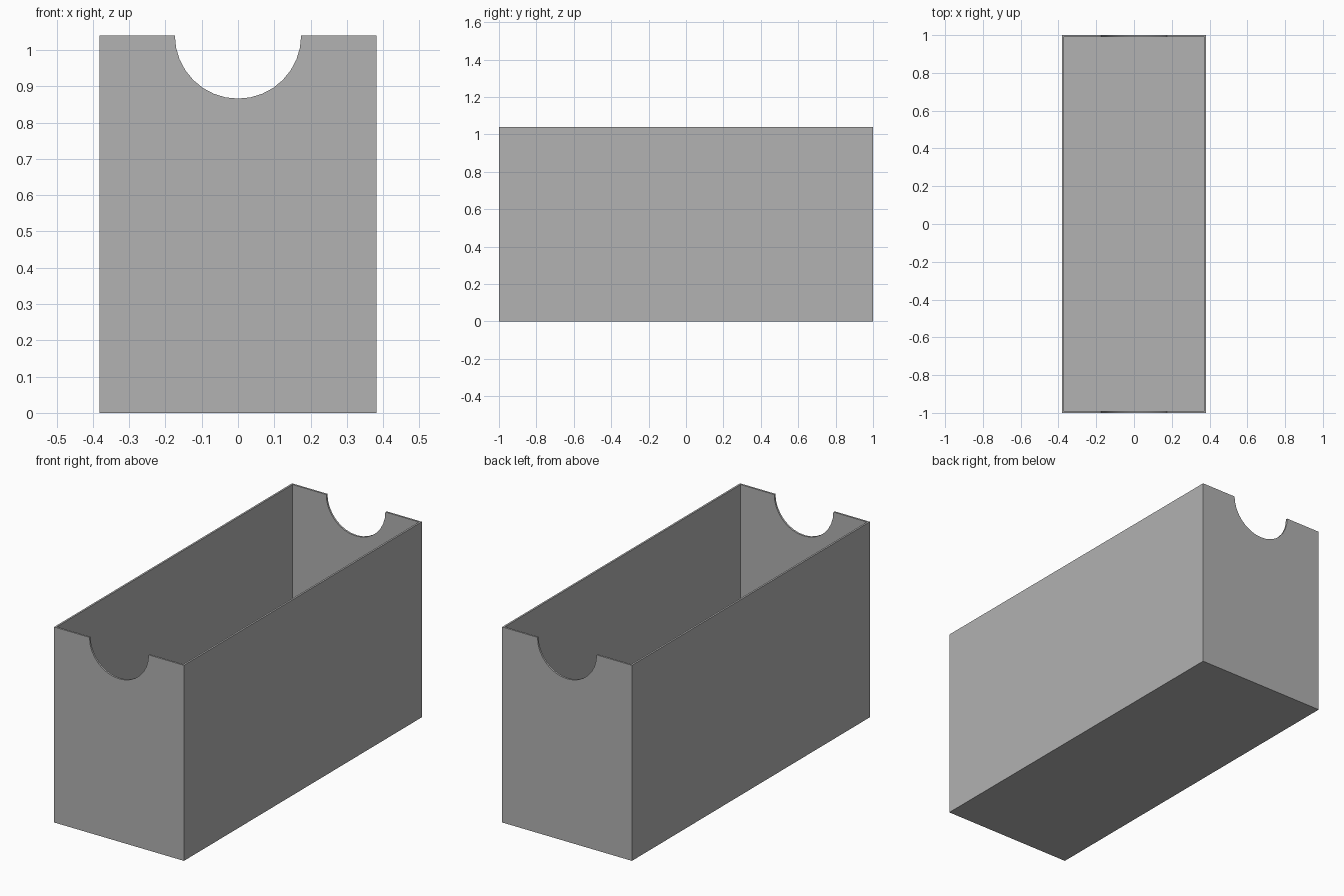
import bpy
from math import pi

WIDTH, LENGTH, HEIGHT = 0.764, 2.0, 1.04
WALL = 0.01
NOTCH_RADIUS = 0.174

cube = bpy.data.objects.get("Cube")
if cube:
    bpy.data.objects.remove(cube, do_unlink=True)

# Single grey colour
grey = bpy.data.materials.new("grey")
grey.use_nodes = True
colour = (0.445, 0.445, 0.445, 1)
grey.diffuse_color = colour
grey.node_tree.nodes["Principled BSDF"].inputs["Base Color"].default_value = colour


def block(name, size, bottom):
    """Box centred in x and y with its underside at the given height."""
    bpy.ops.mesh.primitive_cube_add(size=1, location=(0, 0, bottom + size[2] / 2))
    obj = bpy.context.object
    obj.name = name
    obj.scale = size
    bpy.ops.object.transform_apply(location=True, rotation=True, scale=True)
    obj.data.materials.append(grey)
    return obj


def cut(target, cutter):
    """Subtract the cutter from the target and discard it."""
    cutter.hide_render = True
    mod = target.modifiers.new("cut", "BOOLEAN")
    mod.operation = "DIFFERENCE"
    mod.solver = "EXACT"
    mod.object = cutter
    bpy.context.view_layer.objects.active = target
    bpy.ops.object.modifier_apply(modifier=mod.name)
    bpy.data.objects.remove(cutter, do_unlink=True)


# Open-topped box with thin walls and floor
box = block("open_box", (WIDTH, LENGTH, HEIGHT), 0)
cut(box, block("cavity_cutter", (WIDTH - 2 * WALL, LENGTH - 2 * WALL, HEIGHT), WALL))

# Half-round finger notches through both end walls
bpy.ops.mesh.primitive_cylinder_add(
    vertices=32, radius=NOTCH_RADIUS, depth=LENGTH * 1.2,
    location=(0, 0, HEIGHT), rotation=(pi / 2, 0, 0))
notch = bpy.context.object
notch.name = "notch_cutter"
notch.data.materials.append(grey)
cut(box, notch)

# Smooth notch rims, crisp box edges
bpy.ops.object.select_all(action="DESELECT")
box.select_set(True)
bpy.context.view_layer.objects.active = box
bpy.ops.object.shade_smooth_by_angle(angle=pi / 6)
